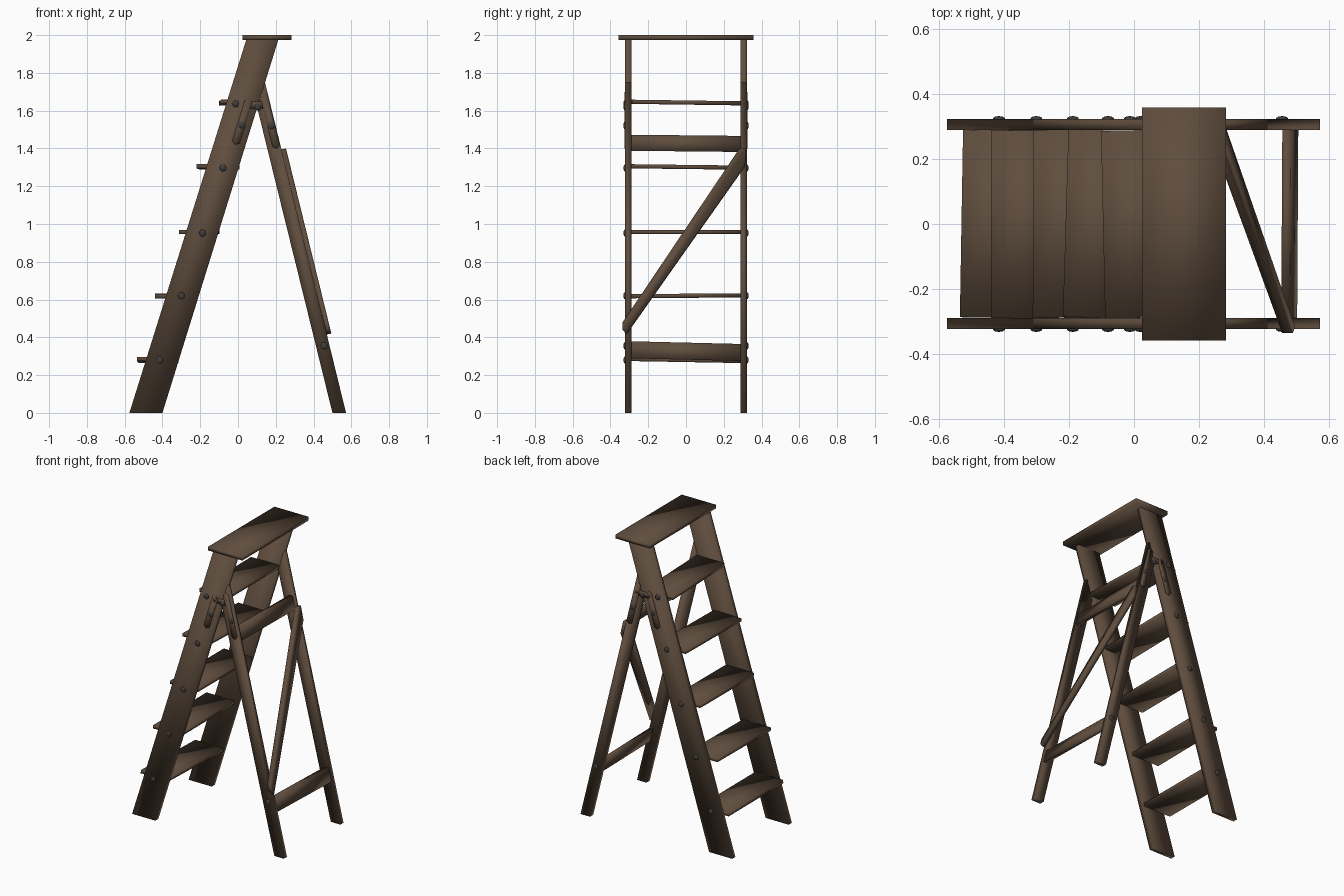
import bpy, bmesh
from mathutils import Vector, Matrix

cube = bpy.data.objects.get("Cube")
if cube:
    bpy.data.objects.remove(cube)


def material(name, rgb, rough):
    m = bpy.data.materials.new(name)
    m.use_nodes = True
    m.diffuse_color = (*rgb, 1)
    b = m.node_tree.nodes["Principled BSDF"]
    b.inputs["Base Color"].default_value = (*rgb, 1)
    b.inputs["Roughness"].default_value = rough
    return m


wood = material("dark wood", (0.115, 0.075, 0.048), 0.8)
iron = material("dark iron", (0.05, 0.046, 0.043), 0.6)


def finish(name, bm, mat):
    bmesh.ops.recalc_face_normals(bm, faces=bm.faces)
    for f in bm.faces:
        f.smooth = True
    me = bpy.data.meshes.new(name)
    bm.to_mesh(me)
    bm.free()
    me.materials.append(mat)
    ob = bpy.data.objects.new(name, me)
    bpy.context.collection.objects.link(ob)
    return ob


def prism(name, ring, sweep, mat=wood):
    """Extrude a closed outline of 3D points along a vector."""
    bm = bmesh.new()
    face = bm.faces.new([bm.verts.new(p) for p in ring])
    out = bmesh.ops.extrude_face_region(bm, geom=[face])
    moved = [v for v in out["geom"] if isinstance(v, bmesh.types.BMVert)]
    bmesh.ops.translate(bm, vec=sweep, verts=moved)
    return finish(name, bm, mat)


def side_board(name, outline, side, inner, outer, mat=wood):
    """Board lying in the side plane, outline given in x and z."""
    ring = [(x, side * inner, z) for x, z in outline]
    return prism(name, ring, (0, side * (outer - inner), 0), mat)


def box(name, centre, size, yaw=0, roll=0):
    bm = bmesh.new()
    bmesh.ops.create_cube(bm, size=1)
    spin = Matrix.Rotation(yaw, 4, "Z") @ Matrix.Rotation(roll, 4, "X")
    bm.transform(Matrix.Translation(centre) @ spin @ Matrix.Diagonal((*size, 1)))
    return finish(name, bm, wood)


def bolt(name, x, y, z):
    bm = bmesh.new()
    bmesh.ops.create_uvsphere(bm, u_segments=10, v_segments=6, radius=0.019)
    bm.transform(Matrix.Translation((x, y, z)) @ Matrix.Diagonal((1, 0.45, 1, 1)))
    return finish(name, bm, iron)


def strap(name, a, b, width, side):
    """Hinge strap with pointed ends between two x, z points."""
    a, b = Vector(a), Vector(b)
    d = (b - a).normalized()
    n = Vector((-d.y, d.x)) * width / 2
    t = d * width / 3
    side_board(name, [a, a + t + n, b - t + n, b, b - t - n, a + t - n],
               side, 0.321, 0.326)


INNER, OUTER = 0.288, 0.322
LEAN = 0.245                      # rear leg slope


def leg_back(z):
    return 0.572 - LEAN * z


# Top platform
box("top_platform", (0.154, 0, 1.987), (0.258, 0.716, 0.026))

# Steps: front x, height, yaw, roll
steps = [(-0.53, 0.28, -0.017, -0.018), (-0.44, 0.62, 0, 0.008),
         (-0.31, 0.957, -0.004, 0), (-0.21, 1.302, -0.03, -0.012),
         (-0.095, 1.643, 0.022, -0.014)]
for i, (x, z, yaw, roll) in enumerate(steps):
    box(f"step_{i + 1}", (x + 0.105, 0, z), (0.21, 0.576, 0.022), yaw, roll)

for side, label in ((1, "left"), (-1, "right")):
    # Front rails and the rear legs that butt against them
    side_board(f"{label}_rail", [(-0.575, 0), (-0.40, 0), (0.215, 1.98), (0.045, 1.98)],
               side, INNER, OUTER)
    side_board(f"{label}_rear_leg", [(0.50, 0), (0.572, 0), (0.143, 1.75), (0.103, 1.61)],
               side, INNER, OUTER)
    # Hinge straps
    strap(f"{label}_rail_strap", (-0.015, 1.42), (0.06, 1.66), 0.042, side)
    strap(f"{label}_leg_strap", (0.205, 1.40), (0.132, 1.70), 0.04, side)
    strap(f"{label}_hinge_link", (0.04, 1.63), (0.155, 1.63), 0.035, side)
    # Bolts in line with steps, hinge and lower crossbar
    spots = [(-0.415, 0.28), (-0.30, 0.62), (-0.188, 0.952), (-0.08, 1.297),
             (-0.013, 1.637), (0.02, 1.524), (0.177, 1.52), (0.105, 1.62),
             (0.455, 0.355)]
    for i, (x, z) in enumerate(spots):
        bolt(f"{label}_bolt_{i + 1}", x, side * 0.323, z)

# Rear crossbars, tilted with the legs
for name, left_z, right_z, h in (("lower_crossbar", 0.32, 0.334, 0.09),
                                 ("upper_crossbar", 1.424, 1.43, 0.085)):
    bm = bmesh.new()
    rings = []
    for y, mid in ((-INNER, right_z), (INNER, left_z)):
        ring = []
        for dx, dz in ((-0.027, -h / 2), (0, -h / 2), (0, h / 2), (-0.027, h / 2)):
            z = mid + dz
            ring.append(bm.verts.new((leg_back(z) + dx, y, z)))
        rings.append(ring)
    for k in range(4):
        j = (k + 1) % 4
        bm.faces.new((rings[0][k], rings[0][j], rings[1][j], rings[1][k]))
    for ring in rings:
        bm.faces.new(ring)
    finish(name, bm, wood)

# Diagonal brace on the back of the legs
outline = [(-0.335, 0.44), (-0.315, 0.415), (0.313, 1.305),
           (0.316, 1.395), (0.283, 1.395), (-0.335, 0.476)]
prism("diagonal_brace", [(leg_back(z), y, z) for y, z in outline], (0.024, 0, 0.005))
